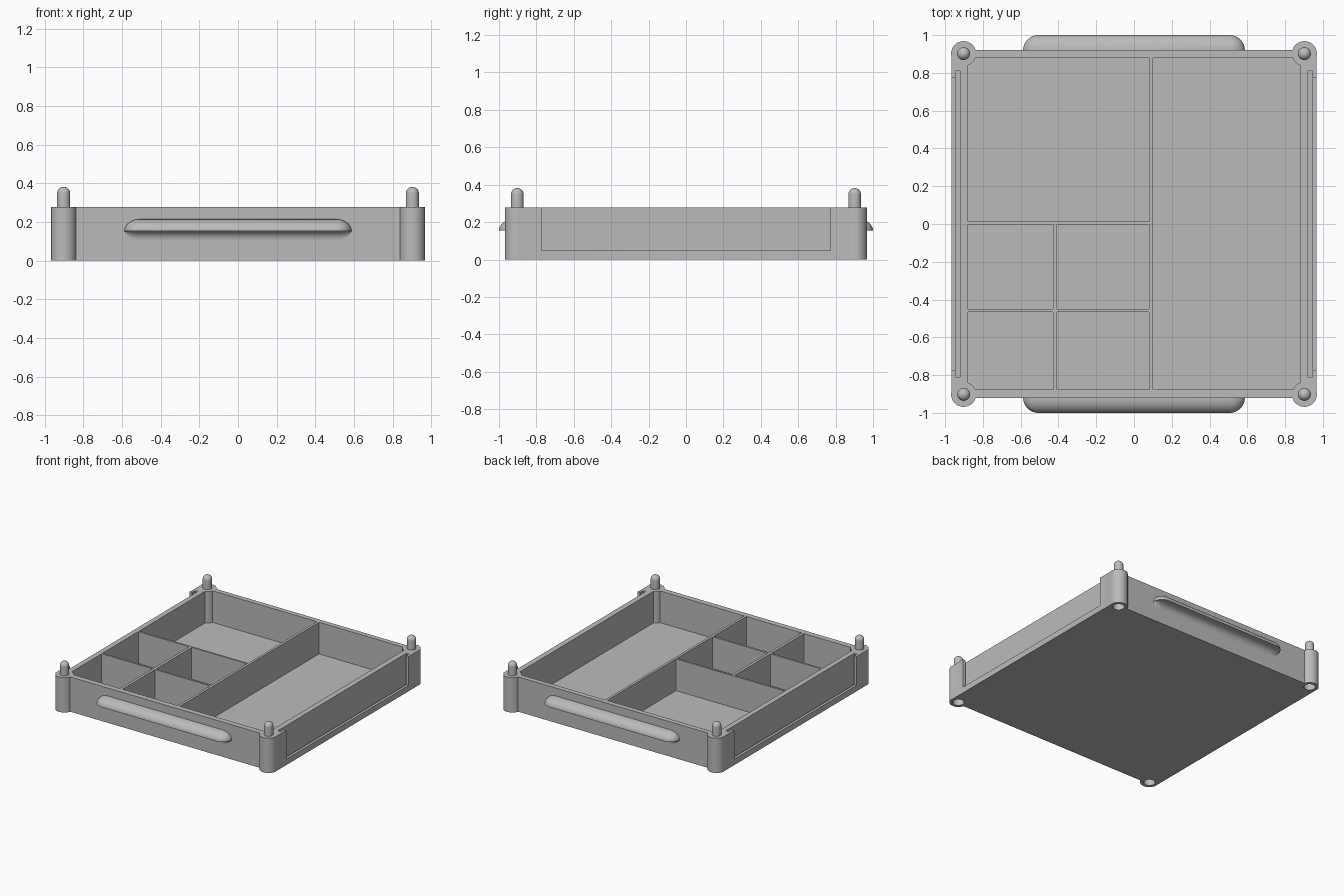
import bpy, bmesh
from math import sin, cos, pi, radians

if "Cube" in bpy.data.objects:
    bpy.data.objects.remove(bpy.data.objects["Cube"], do_unlink=True)

grey = bpy.data.materials.new("plain grey")
grey.use_nodes = True
grey.diffuse_color = (0.5, 0.5, 0.5, 1)
grey.node_tree.nodes["Principled BSDF"].inputs["Base Color"].default_value = (0.5, 0.5, 0.5, 1)

HEIGHT = 0.278
FLOOR = 0.025
POST = 0.902      # post centre in x and y
WALL_Y = 0.92     # front and back wall plane
SIDE_X = 0.967    # side wall plane


def finish(name, bm):
    bmesh.ops.recalc_face_normals(bm, faces=bm.faces)
    mesh = bpy.data.meshes.new(name)
    bm.to_mesh(mesh)
    bm.free()
    mesh.materials.append(grey)
    ob = bpy.data.objects.new(name, mesh)
    bpy.context.collection.objects.link(ob)
    return ob


def box(name, x0, x1, y0, y1, z0, z1):
    bm = bmesh.new()
    bmesh.ops.create_cube(bm, size=1)
    for v in bm.verts:
        v.co.x = x1 if v.co.x > 0 else x0
        v.co.y = y1 if v.co.y > 0 else y0
        v.co.z = z1 if v.co.z > 0 else z0
    return finish(name, bm)


def loft(name, rings):
    """Skin a list of closed rings and cap both ends."""
    bm = bmesh.new()
    loops = [[bm.verts.new(p) for p in ring] for ring in rings]
    n = len(loops[0])
    for a, b in zip(loops, loops[1:]):
        for i in range(n):
            j = (i + 1) % n
            bm.faces.new((a[i], a[j], b[j], b[i]))
    bm.faces.new(loops[0])
    bm.faces.new(loops[-1])
    return finish(name, bm)


def lathe(name, x, y, profile, sides=48):
    angles = [2 * pi * i / sides for i in range(sides)]
    return loft(name, [[(x + r * cos(a), y + r * sin(a), z) for a in angles]
                       for r, z in profile])


def combine(target, tool, operation):
    mod = target.modifiers.new("cut", "BOOLEAN")
    mod.operation = operation
    mod.solver = "EXACT"
    mod.object = tool
    bpy.context.view_layer.objects.active = target
    bpy.ops.object.modifier_apply(modifier=mod.name)
    bpy.data.objects.remove(tool, do_unlink=True)


# Tray block with its compartments hollowed out
tray = box("tray", -SIDE_X, SIDE_X, -WALL_Y, WALL_Y, 0, HEIGHT)
compartments = [
    (0.1, 0.878, -0.875, 0.88),       # long one
    (-0.88, 0.08, 0.013, 0.88),       # large one
    (-0.88, -0.43, -0.45, -0.002),    # four small ones
    (-0.408, 0.08, -0.45, -0.002),
    (-0.88, -0.43, -0.875, -0.465),
    (-0.408, 0.08, -0.875, -0.465),
]
for c in compartments:
    combine(tray, box("compartment_cutter", *c, FLOOR, 0.4), "DIFFERENCE")

# Card slots in the side walls: a wide groove behind a narrower window
for s in (-1, 1):
    for inner, outer, half, bottom in ((0.922, 0.946, 0.81, 0.03),
                                       (0.935, 1.1, 0.772, 0.047)):
        x0, x1 = sorted((s * inner, s * outer))
        combine(tray, box("slot_cutter", x0, x1, -half, half, bottom, 0.4), "DIFFERENCE")

# Corner posts with stacking sockets below and domed pegs above
corners = [(sx * POST, sy * POST, sx, sy) for sx in (-1, 1) for sy in (-1, 1)]
for x, y, sx, sy in corners:
    combine(tray, lathe("post", x, y, [(0.066, 0), (0.066, HEIGHT)]), "UNION")
    combine(tray, lathe("socket_cutter", x, y, [(0.042, -0.1), (0.042, 0.11)]), "DIFFERENCE")
    label = ("right" if sx < 0 else "left") + ("_front" if sy < 0 else "_back")
    dome = [(0.034 * cos(t), 0.348 + 0.034 * sin(t))
            for t in [radians(9 * i) for i in range(10)]]
    dome[-1] = (0.001, 0.382)
    lathe("peg_" + label, x, y, [(0.034, HEIGHT - 0.02)] + dome)

# Grip profile (distance from wall, height from lip): round top, coved underside
STEPS = 10
quarter = [i * pi / 2 / STEPS for i in range(STEPS + 1)]
grip = [(-0.01, 0.06)]
grip += [(0.08 * sin(t), 0.06 * cos(t)) for t in quarter]
grip += [(0.05 - 0.05 * sin(t), -0.05 + 0.05 * cos(t)) for t in quarter]
grip += [(-0.01, -0.05)]

# Stations along x: rounded ends shrink the profile
ends = [(0.507 + 0.08 * sin(t), max(cos(t), 0.02)) for t in quarter]
stations = [(-x, k) for x, k in reversed(ends)] + ends
for name, side in (("front_grip", -1), ("back_grip", 1)):
    loft(name, [[(x, side * (WALL_Y + (d * k if d > 0 else d)), 0.155 + h * k)
                 for d, h in grip] for x, k in stations])

# Smooth the round surfaces, keep hard edges
bpy.ops.object.select_all(action="DESELECT")
for ob in bpy.context.collection.objects:
    if ob.type == "MESH":
        ob.select_set(True)
        bpy.context.view_layer.objects.active = ob
bpy.ops.object.shade_smooth_by_angle(angle=radians(30))
